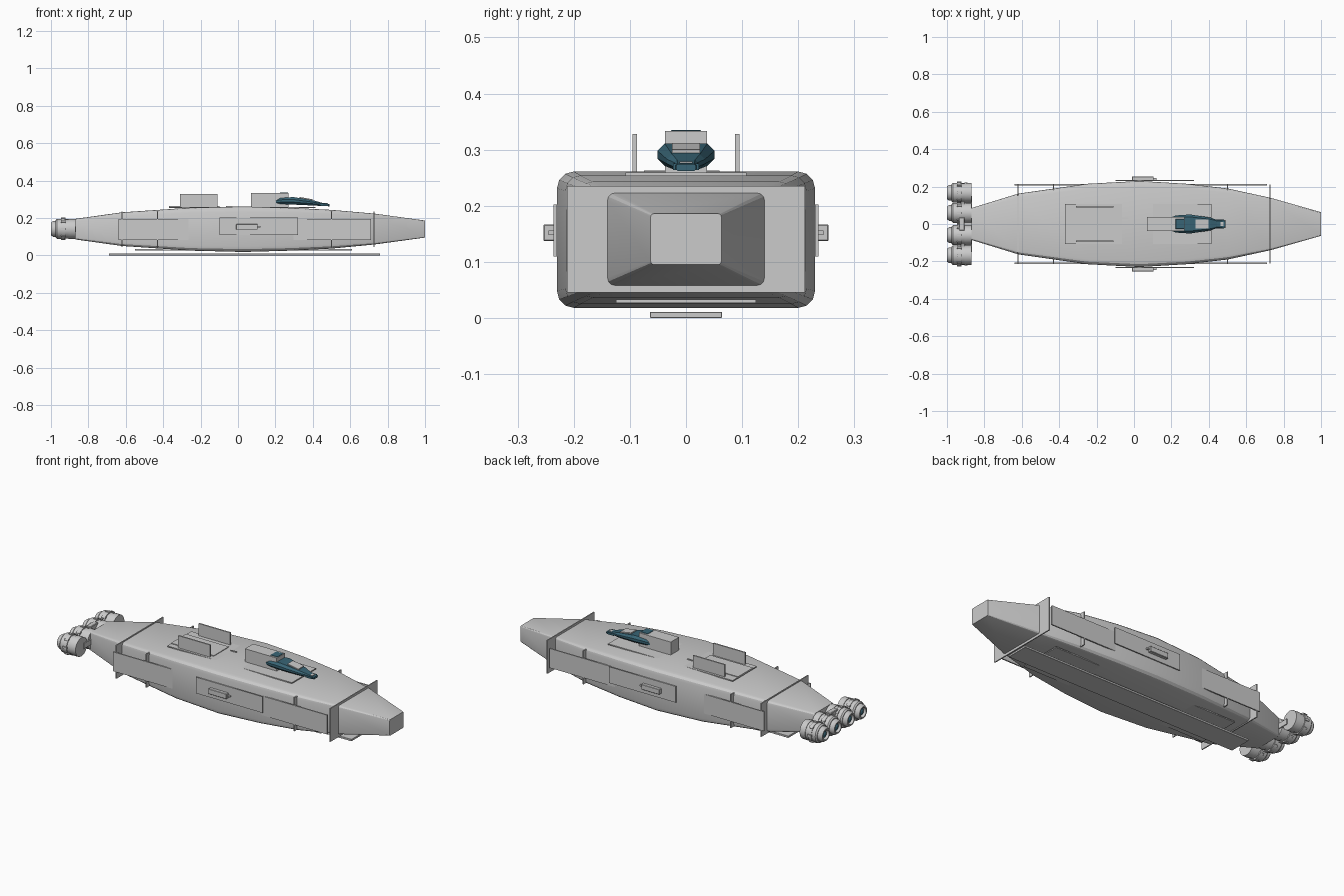
import bpy, bmesh, math
from mathutils import Matrix, Vector

if "Cube" in bpy.data.objects:
    bpy.data.objects.remove(bpy.data.objects["Cube"])

teal = bpy.data.materials.new("dark_teal")
teal.diffuse_color = (0.04, 0.13, 0.18, 1)
teal.use_nodes = True
teal.node_tree.nodes["Principled BSDF"].inputs["Base Color"].default_value = teal.diffuse_color


def finish(name, bm, mat=None, smooth=None):
    bmesh.ops.recalc_face_normals(bm, faces=bm.faces[:])
    me = bpy.data.meshes.new(name)
    bm.to_mesh(me)
    bm.free()
    ob = bpy.data.objects.new(name, me)
    bpy.context.collection.objects.link(ob)
    if mat:
        me.materials.append(mat)
    if smooth:
        bpy.ops.object.select_all(action='DESELECT')
        ob.select_set(True)
        bpy.context.view_layer.objects.active = ob
        bpy.ops.object.shade_smooth_by_angle(angle=math.radians(smooth))
    return ob


def box(name, x, y, z, mat=None, bevel=0):
    """Box from (min, max) pairs."""
    bm = bmesh.new()
    bmesh.ops.create_cube(bm, size=1)
    for v in bm.verts:
        v.co = Vector([(r[0] + r[1]) / 2 + c * (r[1] - r[0]) for r, c in zip((x, y, z), v.co)])
    if bevel:
        bmesh.ops.bevel(bm, geom=bm.edges[:], offset=bevel, segments=1, affect='EDGES')
    return finish(name, bm, mat)


def pair(name, x, y, z, mat=None, bevel=0):
    """Box on both sides of the ship."""
    box(name + "_left", x, y, z, mat, bevel)
    box(name + "_right", x, (-y[1], -y[0]), z, mat, bevel)


def loft(name, sections, steps, mat=None, smooth=None):
    """Rounded-rectangle sections (x, half width, z low, z high, corner) joined along x."""
    bm = bmesh.new()
    rings = []
    for x, w, lo, hi, c in sections:
        ring = []
        for k, (cy, cz) in enumerate(((w - c, hi - c), (c - w, hi - c), (c - w, lo + c), (w - c, lo + c))):
            for s in range(steps + 1):
                a = math.pi / 2 * (k + s / steps)
                ring.append(bm.verts.new((x, cy + c * math.cos(a), cz + c * math.sin(a))))
        rings.append(ring)
    n = len(rings[0])
    for a, b in zip(rings, rings[1:]):
        for i in range(n):
            bm.faces.new((a[i], a[(i + 1) % n], b[(i + 1) % n], b[i]))
    bm.faces.new(rings[0])
    bm.faces.new(rings[-1])
    return finish(name, bm, mat, smooth)


def lathe(name, profile, y, z, sides=24, mat=None):
    """Spin an (x, radius) profile round a fore-and-aft axis."""
    bm = bmesh.new()
    rings = []
    for x, r in profile:
        rings.append([bm.verts.new((x, y + r * math.cos(2 * math.pi * i / sides),
                                    z + r * math.sin(2 * math.pi * i / sides))) for i in range(sides)])
    for a, b in zip(rings, rings[1:]):
        for i in range(sides):
            j = (i + 1) % sides
            bm.faces.new((a[i], a[j], b[j], b[i]))
    bm.faces.new(rings[0])
    bm.faces.new(rings[-1])
    return finish(name, bm, mat, 30)


# Main hull
loft("hull", [(-0.87, 0.085, 0.085, 0.195, 0.012), (-0.62, 0.162, 0.050, 0.230, 0.020),
              (-0.25, 0.215, 0.025, 0.255, 0.027), (0.03, 0.230, 0.018, 0.261, 0.030),
              (0.28, 0.215, 0.025, 0.254, 0.027), (0.50, 0.190, 0.036, 0.243, 0.024),
              (0.73, 0.140, 0.058, 0.223, 0.014), (1.00, 0.063, 0.095, 0.186, 0.006)], 3, None, 25)

# Hull frames
for i, x in enumerate((-0.62, -0.43, 0.5, 0.727)):
    box(f"hull_frame_{i}", (x - 0.003, x + 0.003), (-0.212, 0.212), (0.045, 0.235))

# Layered side armour with equipment pods
pair("side_plate", (-0.64, 0.71), (0.206, 0.213), (0.083, 0.193))
pair("side_outer_plate", (-0.10, 0.32), (0.230, 0.236), (0.110, 0.202))
pair("side_pod", (-0.01, 0.105), (0.234, 0.254), (0.137, 0.167), None, 0.002)
pair("side_pod_tip", (0.105, 0.12), (0.236, 0.245), (0.148, 0.156))

# Belly plates
box("belly_plate", (-0.55, 0.61), (-0.125, 0.125), (0.027, 0.033))
box("keel_plate", (-0.69, 0.76), (-0.064, 0.064), (0.0, 0.011), None, 0.001)

# Dorsal deck, fins and housing
box("deck_plate", (-0.37, 0.415), (-0.108, 0.108), (0.253, 0.259))
box("deck_inner_plate", (-0.37, -0.10), (-0.075, 0.06), (0.255, 0.2625))
pair("deck_fin", (-0.31, -0.11), (0.087, 0.095), (0.253, 0.328))
box("bridge_housing", (0.07, 0.27), (-0.037, 0.037), (0.25, 0.333))
box("deck_hatch", (-0.065, -0.03), (0.027, 0.034), (0.258, 0.264))

# Teal command craft on the back
loft("command_craft", [(0.17, 0.024, 0.270, 0.288, 0.006), (0.225, 0.046, 0.272, 0.309, 0.012),
                       (0.30, 0.051, 0.271, 0.311, 0.013), (0.41, 0.034, 0.266, 0.292, 0.009),
                       (0.445, 0.021, 0.264, 0.282, 0.005), (0.49, 0.018, 0.262, 0.274, 0.003)], 1, teal)
box("command_tower", (0.222, 0.268), (-0.027, 0.027), (0.30, 0.335), teal, 0.002)
pair("craft_nose_prong", (0.44, 0.482), (0.017, 0.023), (0.264, 0.275), teal)
# Sloping canopy panel
canopy = box("canopy", (-0.035, 0.035), (-0.025, 0.025), (-0.003, 0.003))
canopy.matrix_world = Matrix.Translation((0.363, 0, 0.303)) @ Matrix.Rotation(0.172, 4, 'Y')
box("nose_panel", (0.462, 0.478), (-0.012, 0.012), (0.268, 0.279))

# Four engines in a row, each with rings, clamps and a lit nozzle
EZ = 0.141
for i, y in enumerate((-0.167, -0.059, 0.059, 0.167)):
    lathe(f"engine_{i}", [(-0.87, 0.053), (-0.905, 0.054), (-0.905, 0.051), (-0.925, 0.051),
                          (-0.925, 0.056), (-0.945, 0.056), (-0.945, 0.053), (-0.968, 0.053),
                          (-0.975, 0.046), (-0.975, 0.042), (-0.988, 0.042), (-1.0, 0.034),
                          (-1.0, 0.027), (-0.982, 0.021)], y, EZ)
    lathe(f"engine_glow_{i}", [(-0.98, 0.02), (-0.99, 0.018), (-0.996, 0.008)], y, EZ, 16, teal)
    for k in range(8):
        clamp = box(f"engine_clamp_{i}_{k}", (-0.947, -0.923), (-0.006, 0.006), (0.05, 0.060))
        clamp.matrix_world = Matrix.Translation((0, y, EZ)) @ Matrix.Rotation(math.pi / 4 * k, 4, 'X')

# Engine mounts
box("engine_mount", (-0.935, -0.905), (-0.035, 0.035), (0.165, 0.195), None, 0.003)
box("engine_cross_beam", (-0.91, -0.865), (-0.15, 0.15), (0.125, 0.155))
